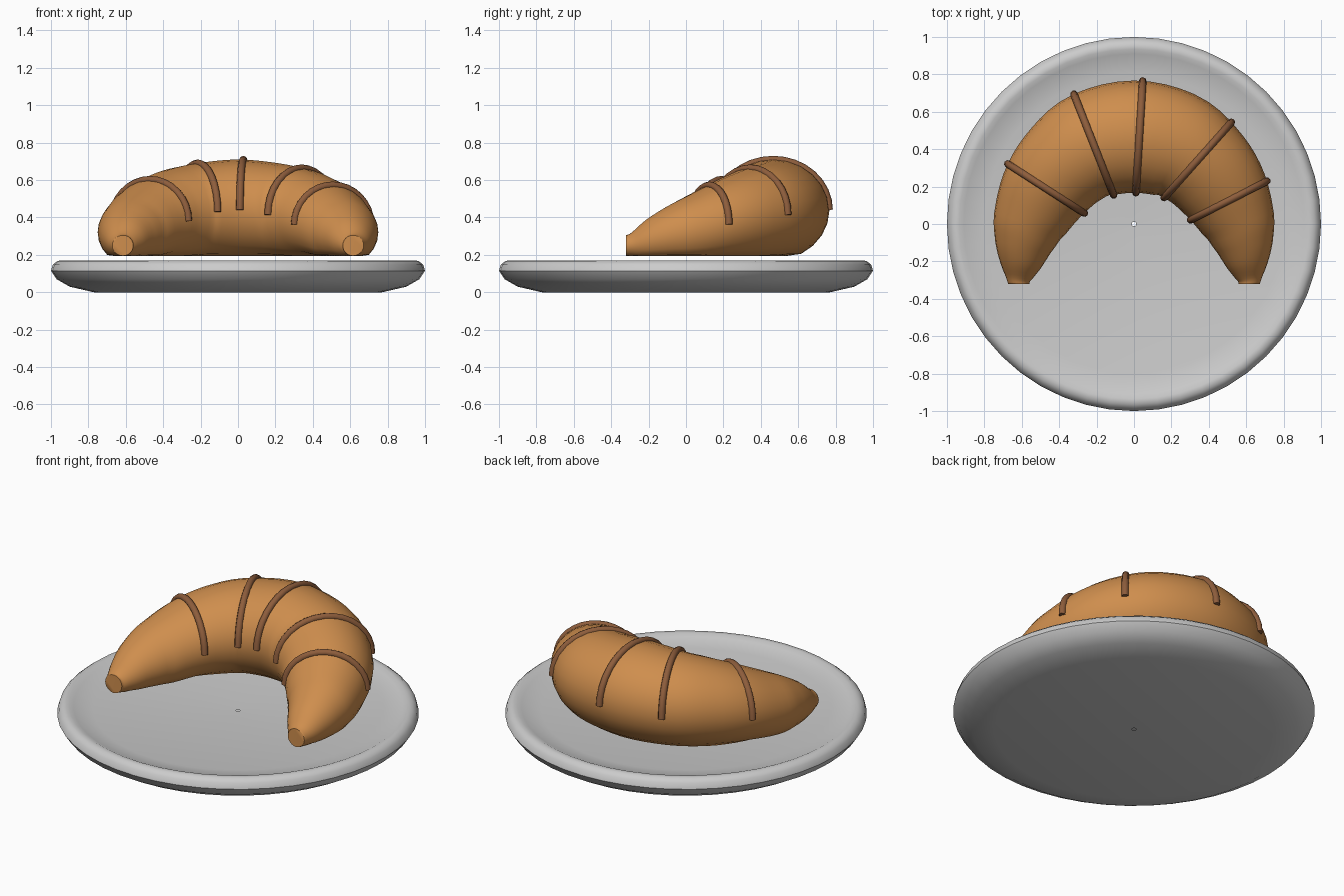
import bpy, bmesh, math
from mathutils import Vector

if "Cube" in bpy.data.objects:
    bpy.data.objects.remove(bpy.data.objects["Cube"])


def material(name, rgb):
    m = bpy.data.materials.new(name)
    m.diffuse_color = (*rgb, 1)
    m.use_nodes = True
    m.node_tree.nodes["Principled BSDF"].inputs["Base Color"].default_value = m.diffuse_color
    return m


def loft(name, rings, mat=None, close=False, caps=False, angle=40):
    """Skin a list of rings of points into a smooth-shaded mesh."""
    bm = bmesh.new()
    vs = [[bm.verts.new(p) for p in ring] for ring in rings]
    n = len(vs[0])
    for a, b in zip(vs, vs[1:]):
        for i in range(n):
            j = (i + 1) % n
            bm.faces.new((a[i], a[j], b[j], b[i]))
    if caps:
        bm.faces.new(vs[0])
        bm.faces.new(vs[-1])
    bmesh.ops.recalc_face_normals(bm, faces=bm.faces)
    me = bpy.data.meshes.new(name)
    bm.to_mesh(me)
    bm.free()
    me.shade_smooth()
    me.set_sharp_from_angle(angle=math.radians(angle))
    ob = bpy.data.objects.new(name, me)
    bpy.context.collection.objects.link(ob)
    if mat:
        me.materials.append(mat)
    return ob


def circle(r, z, n=48):
    return [(r * math.cos(2 * math.pi * i / n), r * math.sin(2 * math.pi * i / n), z)
            for i in range(n)]


# Plate: lathed profile from underside centre to dished top centre
profile = [(.012, 0), (.77, 0), (.9, .03), (.97, .07), (1, .115), (.99, .148),
           (.965, .168), (.935, .17), (.91, .158), (.8, .138), (.012, .13)]
loft("plate", [circle(r, z) for r, z in profile])

# Half spine of the croissant: x, y, z, width radius, height radius
KEYS = [(0, .467, .44, .30, .27), (.215, .425, .43, .29, .26),
        (.36, .325, .41, .267, .247), (.47, .19, .38, .244, .222),
        (.55, .03, .335, .205, .19), (.585, -.09, .31, .165, .155),
        (.605, -.21, .28, .115, .11), (.615, -.29, .255, .07, .065),
        (.615, -.32, .25, .055, .055)]
LAST = len(KEYS) - 1


def key(i):
    k = KEYS[min(abs(i), LAST)]
    return [-k[0] if i < 0 else k[0], *k[1:]]


def spine(u):
    """Catmull-Rom sample of the mirrored spine, u from -LAST to LAST."""
    i = min(math.floor(u), LAST - 1)
    t = u - i
    return [.5 * (2 * b + (c - a) * t + (2 * a - 5 * b + 4 * c - d) * t * t
                  + (3 * b - a - 3 * c + d) * t ** 3)
            for a, b, c, d in zip(key(i - 1), key(i), key(i + 1), key(i + 2))]


def surface(u, ang):
    """Point on the croissant; ang 0 = outer side, pi = inner side."""
    x, y, z, w, h = spine(u)
    p, q = spine(max(u - .02, -LAST)), spine(min(u + .02, LAST))
    side = Vector((p[1] - q[1], q[0] - p[0], 0)).normalized()
    v = Vector((x, y, z)) + side * w * math.cos(ang)
    v.z = max(.195, z + h * math.sin(ang))   # flattened underside
    return v


# Croissant body
crust = material("crust", (.62, .27, .075))
SIDES, STEPS = 24, 64
loft("croissant", [[surface(-LAST + 2 * LAST * s / STEPS, 2 * math.pi * i / SIDES)
                    for i in range(SIDES)] for s in range(STEPS + 1)],
     crust, caps=True, angle=50)

# Chocolate stripes draped over the upper half of the body
chocolate = material("chocolate", (.27, .11, .045))
for n, u in enumerate((-3, -1, .13, 1.85, 3.4), 1):
    path = [surface(u, math.pi * i / 16) for i in range(17)]
    axis = (surface(u + .05, math.pi / 2) - surface(u - .05, math.pi / 2))
    axis.z = 0
    axis.normalize()
    rings = []
    for i, p in enumerate(path):
        tan = (path[min(i + 1, 16)] - path[max(i - 1, 0)]).normalized()
        out = axis.cross(tan).normalized()
        rings.append([p + .02 * (axis * math.cos(a) + out * math.sin(a))
                      for a in (math.pi * k / 4 for k in range(8))])
    loft(f"stripe_{n}", rings, chocolate, caps=True, angle=50)
